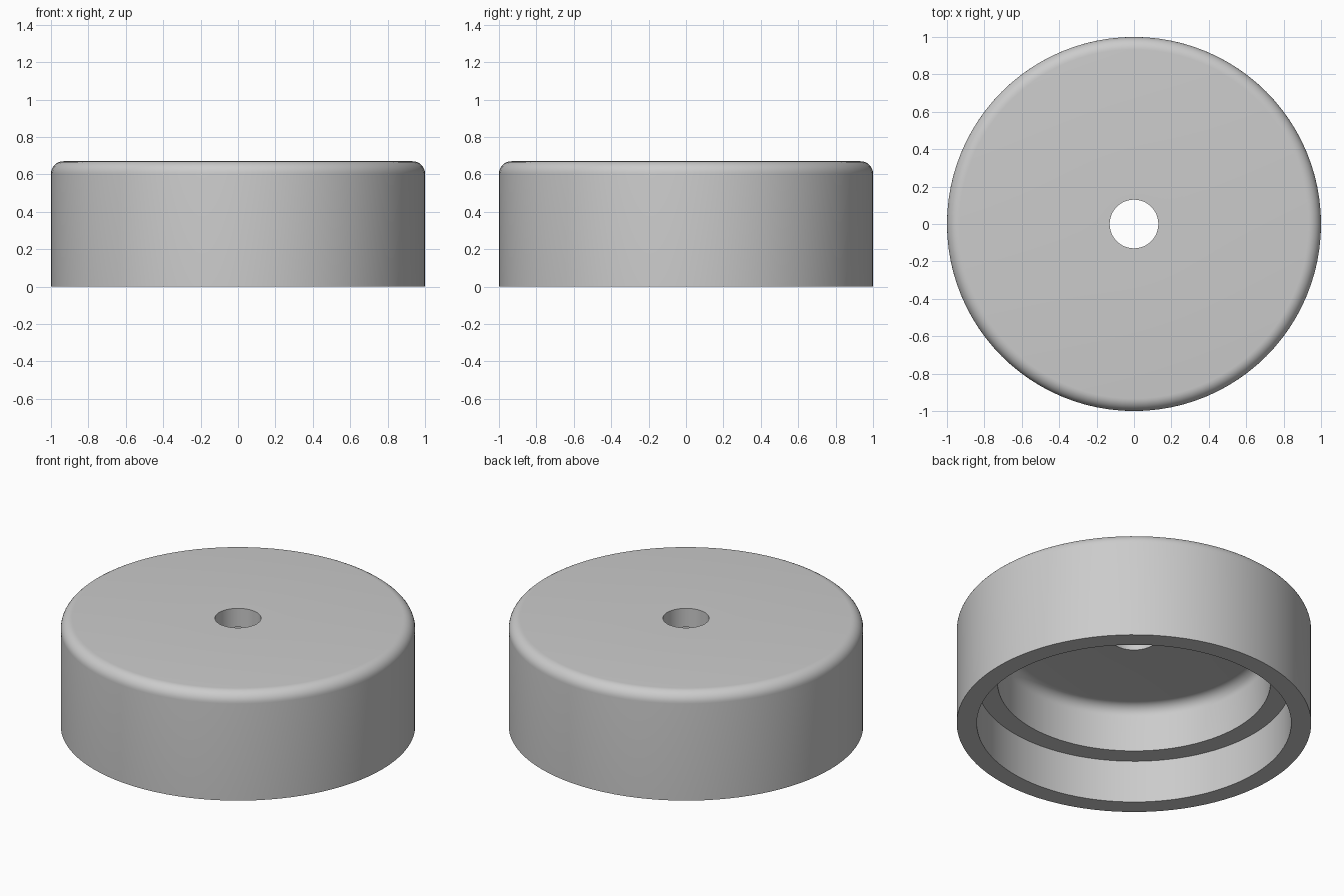
import bpy
import bmesh
from math import sin, cos, pi, radians

cube = bpy.data.objects.get("Cube")
if cube:
    bpy.data.objects.remove(cube)

SEGMENTS = 96
FILLET = 0.067
HEIGHT = 0.67
OUTER, RIM, BORE, HOLE = 1.0, 0.887, 0.77, 0.13
LEDGE_Z, CEILING_Z = 0.265, 0.553


def fillet(corner_r, corner_z, steps=8):
    """Rounded upper corner, from the wall up to the flat."""
    cr, cz = corner_r - FILLET, corner_z - FILLET
    angles = [pi / 2 * i / steps for i in range(steps + 1)]
    return [(cr + FILLET * cos(a), cz + FILLET * sin(a)) for a in angles]


def revolve(name, profile, material):
    """Turn a closed (radius, height) profile around the z axis."""
    bm = bmesh.new()
    verts = [bm.verts.new((r, 0, z)) for r, z in profile]
    edges = [bm.edges.new((v, verts[i - 1])) for i, v in enumerate(verts)]
    bmesh.ops.spin(bm, geom=verts + edges, cent=(0, 0, 0), axis=(0, 0, 1),
                   angle=2 * pi, steps=SEGMENTS, use_merge=True)
    bmesh.ops.remove_doubles(bm, verts=bm.verts, dist=0.0001)
    bmesh.ops.recalc_face_normals(bm, faces=bm.faces)
    mesh = bpy.data.meshes.new(name)
    bm.to_mesh(mesh)
    bm.free()
    mesh.materials.append(material)
    obj = bpy.data.objects.new(name, mesh)
    bpy.context.collection.objects.link(obj)
    return obj


# Plain grey material
grey = bpy.data.materials.new("light grey")
grey.use_nodes = True
colour = (0.6, 0.6, 0.6, 1)
grey.diffuse_color = colour
grey.node_tree.nodes["Principled BSDF"].inputs["Base Color"].default_value = colour

# Cap: rounded outside, stepped bore underneath, hole through the top
profile = [(OUTER, 0)]
profile += fillet(OUTER, HEIGHT)
profile += [(HOLE, HEIGHT), (HOLE, CEILING_Z)]
profile += reversed(fillet(BORE, CEILING_Z))
profile += [(BORE, LEDGE_Z), (RIM, LEDGE_Z), (RIM, 0)]
cap = revolve("round_cap", profile, grey)

# Smooth curved walls, keep the rims crisp
bpy.ops.object.select_all(action='DESELECT')
cap.select_set(True)
bpy.context.view_layer.objects.active = cap
bpy.ops.object.shade_smooth_by_angle(angle=radians(30))
